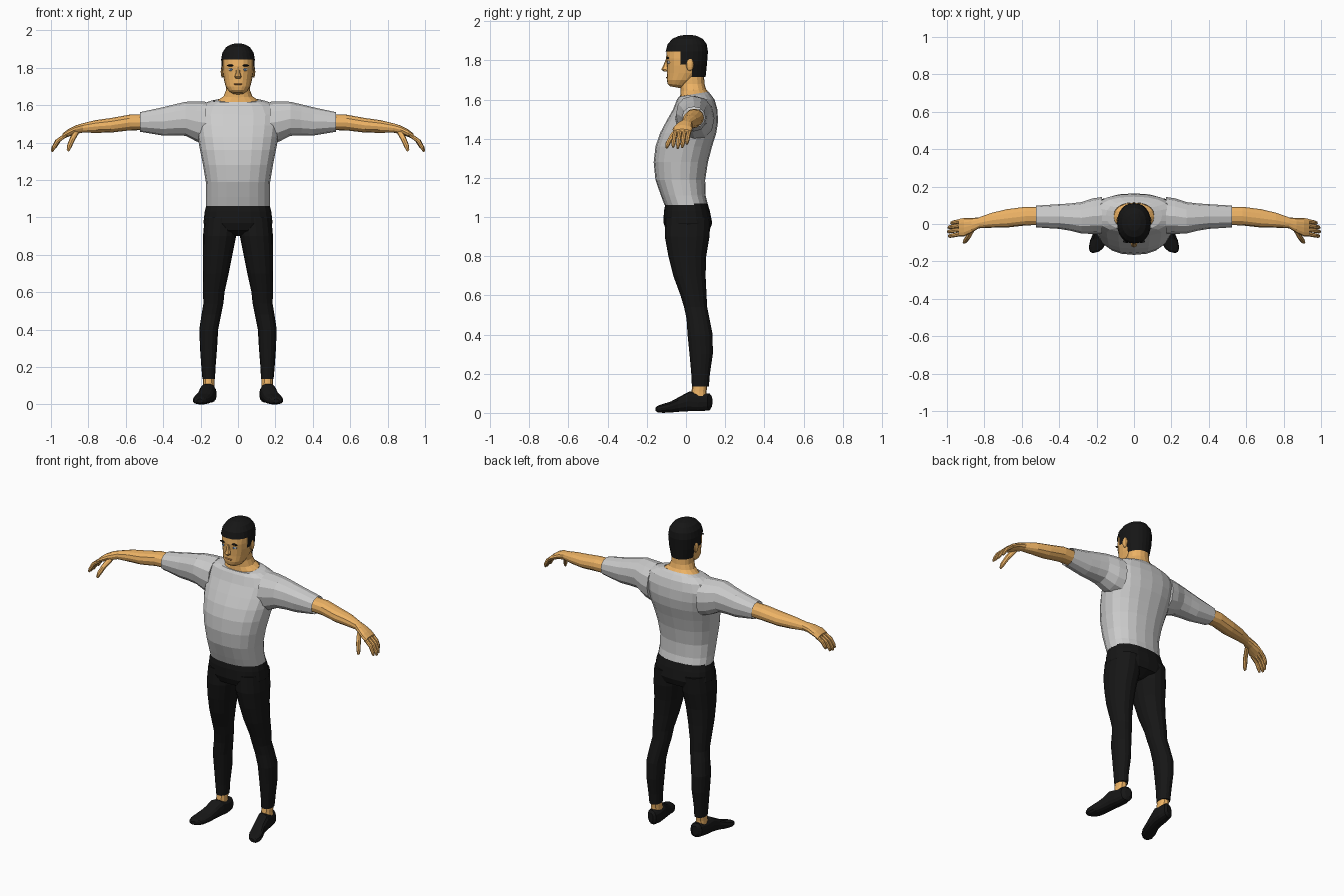
import bpy, bmesh, math
from mathutils import Vector


def material(name, rgb):
    m = bpy.data.materials.new(name)
    m.diffuse_color = (*rgb, 1)
    return m


SKIN = material("skin", (0.85, 0.45, 0.13))
BLACK = material("black", (0.008, 0.008, 0.008))
WHITE = material("eye_white", (0.8, 0.8, 0.8))
BLUE = material("iris_blue", (0.1, 0.25, 0.5))
LIP = material("lip", (0.5, 0.22, 0.07))


def loft(name, rings, n=16, e=2.2, mat=None, mirror=False, caps=(True, True), drop=None):
    """Skin rings given as (centre, U, V); e above 2 makes them boxier."""
    bm = bmesh.new()
    loops = []
    for c, u, v in rings:
        loop = []
        for i in range(n):
            a = 2 * math.pi * i / n
            p, q = (math.copysign(abs(t) ** (2 / e), t) for t in (math.cos(a), math.sin(a)))
            loop.append(bm.verts.new(Vector(c) + Vector(u) * p + Vector(v) * q))
        loops.append(loop)
    for a, b in zip(loops, loops[1:]):
        for i in range(n):
            bm.faces.new((a[i], a[(i + 1) % n], b[(i + 1) % n], b[i]))
    if caps[0]:
        bm.faces.new(loops[0])
    if caps[1]:
        bm.faces.new(loops[-1])
    bmesh.ops.recalc_face_normals(bm, faces=bm.faces[:])
    if drop:
        gone = [f for f in bm.faces if drop(f.calc_center_median())]
        bmesh.ops.delete(bm, geom=gone, context='FACES')
    return finish(name, bm, mat, mirror)


def finish(name, bm, mat, mirror):
    me = bpy.data.meshes.new(name)
    bm.to_mesh(me)
    bm.free()
    ob = bpy.data.objects.new(name, me)
    bpy.context.collection.objects.link(ob)
    if mat:
        me.materials.append(mat)
    if mirror:
        ob.modifiers.new("mirror", 'MIRROR').use_mirror_merge = False
    return ob


def body(z, hx, yf, yb, tilt=0):
    """Horizontal ring centred on x = 0."""
    return (0, (yf + yb) / 2, z), (hx, 0, 0), (0, (yb - yf) / 2, tilt)


def limb(z, xi, xo, yf, yb):
    """Horizontal ring of a leg."""
    return ((xi + xo) / 2, (yf + yb) / 2, z), ((xo - xi) / 2, 0, 0), (0, (yb - yf) / 2, 0)


def arm(x, y, z, ry, rz):
    """Upright ring across an arm."""
    return (x, y, z), (0, ry, 0), (0, 0, rz)


def blob(name, loc, size, mat, mirror=True, seg=10):
    bm = bmesh.new()
    bmesh.ops.create_uvsphere(bm, u_segments=seg, v_segments=seg - 2, radius=1)
    for v in bm.verts:
        v.co = Vector(loc) + v.co * Vector(size)
    return finish(name, bm, mat, mirror)


# Shirt
loft("shirt_body", [body(*r) for r in (
    (1.062, .171, -.11, .112), (1.11, .17, -.128, .10), (1.19, .172, -.156, .098),
    (1.28, .187, -.165, .112), (1.36, .203, -.156, .133), (1.43, .216, -.132, .155),
    (1.49, .226, -.10, .164), (1.55, .232, -.066, .16), (1.60, .205, -.046, .146),
    (1.622, .15, -.035, .125, .006), (1.628, .108, -.03, .114, .012))],
    n=20, e=2.3, caps=(True, False))
loft("sleeve", [arm(*r) for r in (
    (.17, .045, 1.505, .10, .113), (.22, .042, 1.512, .095, .107), (.28, .033, 1.527, .084, .091),
    (.34, .037, 1.521, .073, .083), (.40, .04, 1.513, .066, .076), (.525, .04, 1.51, .058, .052))],
    n=12, mirror=True, caps=(True, False))

# Trousers
loft("trouser_hips", [body(*r) for r in (
    (1.07, .168, -.105, .11), (1.03, .178, -.113, .122), (.97, .185, -.115, .134),
    (.93, .165, -.10, .12), (.90, .05, -.04, .06))], n=20, e=2.4, mat=BLACK)
loft("trouser_leg", [limb(*r) for r in (
    (1.0, .005, .178, -.105, .125), (.90, .01, .187, -.108, .12), (.80, .03, .188, -.09, .103),
    (.70, .05, .188, -.065, .10), (.60, .072, .187, -.028, .105), (.54, .078, .185, -.01, .108),
    (.48, .09, .195, .003, .12), (.40, .106, .207, .008, .136), (.30, .112, .203, .018, .137),
    (.20, .12, .196, .027, .122), (.135, .123, .19, .03, .117))], n=16, mat=BLACK, mirror=True)

# Ankles and shoes
loft("ankle", [limb(*r) for r in (
    (.16, .127, .188, .035, .112), (.11, .126, .187, .028, .105), (.06, .125, .19, .02, .105))],
    n=12, mat=SKIN, mirror=True)
loft("shoe", [((x, y, (lo + hi) / 2), (w, -w * .25, 0), (0, 0, (hi - lo) / 2)) for y, x, w, lo, hi in (
    (.13, .153, .018, .03, .085), (.118, .154, .034, .012, .10), (.07, .156, .042, .008, .10),
    (.02, .162, .044, .008, .11), (-.03, .172, .043, .006, .083), (-.075, .186, .048, .002, .058),
    (-.115, .196, .046, 0, .046), (-.14, .201, .034, .002, .038), (-.152, .204, .016, .008, .028))],
    n=14, e=2.6, mat=BLACK, mirror=True)

# Forearm and palm
loft("forearm_and_palm", [arm(*r) for r in (
    (.47, .043, 1.51, .046, .043), (.58, .042, 1.507, .05, .042), (.68, .03, 1.492, .049, .039),
    (.76, .02, 1.486, .04, .034), (.83, .006, 1.478, .029, .025), (.87, -.008, 1.468, .04, .023),
    (.91, -.018, 1.45, .05, .02), (.937, -.02, 1.434, .047, .015))], n=12, mat=SKIN, mirror=True)


# Fingers and thumb
def finger(name, pts, r):
    rings = [(p, (0, r * k, 0), (r * k * .8, 0, r * k * .6)) for p, k in zip(pts, (1, 1, .9, .5))]
    loft(name, rings, n=8, mat=SKIN, mirror=True)


for name, y, s in (("index_finger", -.054, .93), ("middle_finger", -.03, 1),
                   ("ring_finger", -.007, .95), ("little_finger", .016, .75)):
    finger(name, [(.925, y, 1.437), (.925 + .042 * s, y - .006, 1.437 - .03 * s),
                  (.925 + .064 * s, y - .01, 1.437 - .068 * s),
                  (.925 + .071 * s, y - .012, 1.437 - .086 * s)], .0115)
finger("thumb", [(.862, -.025, 1.46), (.885, -.066, 1.42), (.902, -.09, 1.38), (.91, -.098, 1.355)], .015)

# Neck and head
loft("neck", [body(*r) for r in (
    (1.59, .12, -.03, .115), (1.627, .107, -.03, .113, .012), (1.648, .077, -.028, .102, .006),
    (1.68, .064, -.03, .095), (1.74, .062, -.03, .09))], n=16, mat=SKIN)
loft("head", [body(*r) for r in (
    (1.663, .03, -.082, -.03, -.005), (1.675, .05, -.094, .01, -.006), (1.70, .066, -.098, .05),
    (1.735, .075, -.097, .085), (1.775, .082, -.098, .098), (1.81, .084, -.102, .104),
    (1.85, .083, -.098, .104), (1.89, .07, -.08, .09), (1.915, .04, -.045, .055))],
    n=20, mat=SKIN)

# Hair: full cap, cut back around the face and ears
loft("hair", [body(*r) for r in (
    (1.715, .072, -.10, .10), (1.78, .086, -.104, .107), (1.845, .09, -.104, .112),
    (1.882, .083, -.094, .106), (1.91, .064, -.07, .086), (1.925, .036, -.036, .056),
    (1.93, .012, -.005, .025))], n=24, mat=BLACK, caps=(False, True),
    drop=lambda c: (c.z < 1.78 and c.y < .03) or (c.z < 1.84 and c.y < -.025))

# Face
blob("ear", (.083, .02, 1.778), (.01, .02, .032), SKIN)
blob("eye", (.036, -.083, 1.79), (.015, .013, .009), WHITE)
blob("iris", (.036, -.094, 1.79), (.006, .004, .006), BLUE)
blob("eyebrow", (.038, -.093, 1.812), (.023, .008, .005), BLACK)
blob("mouth", (0, -.094, 1.712), (.027, .008, .005), LIP, mirror=False)
loft("nose", [body(*r) for r in (
    (1.805, .009, -.104, -.08), (1.775, .011, -.115, -.08), (1.753, .018, -.126, -.08),
    (1.742, .014, -.112, -.08))], n=8, mat=SKIN)
